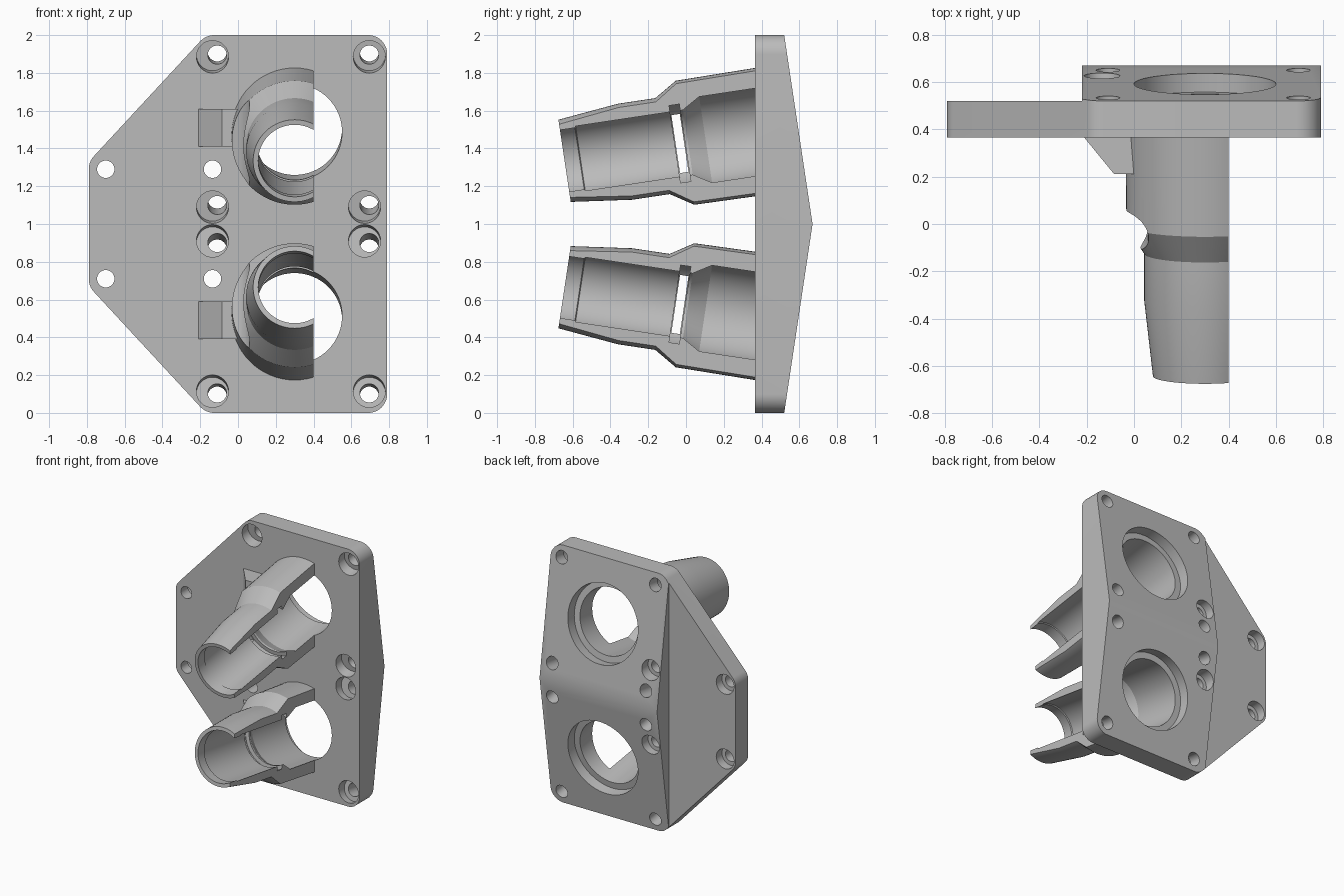
import bpy, bmesh, math
from mathutils import Vector, Matrix

if "Cube" in bpy.data.objects:
    bpy.data.objects.remove(bpy.data.objects["Cube"])

TILT = math.atan(0.15)          # tube and back-face tilt
FRONT = 0.365                   # y of the plate's front face

grey = bpy.data.materials.new("plain grey")
grey.diffuse_color = (0.5, 0.5, 0.5, 1)
grey.use_nodes = True
grey.node_tree.nodes["Principled BSDF"].inputs["Base Color"].default_value = grey.diffuse_color


def make(name, bm):
    bmesh.ops.recalc_face_normals(bm, faces=bm.faces)
    me = bpy.data.meshes.new(name)
    bm.to_mesh(me)
    bm.free()
    ob = bpy.data.objects.new(name, me)
    bpy.context.collection.objects.link(ob)
    return ob


def prism(name, pts, vec):
    """Extrude a closed 3D polygon along a vector."""
    bm = bmesh.new()
    face = bm.faces.new([bm.verts.new(p) for p in pts])
    new = bmesh.ops.extrude_face_region(bm, geom=[face], use_keep_orig=True)
    bmesh.ops.translate(bm, vec=vec, verts=[v for v in new["geom"] if isinstance(v, bmesh.types.BMVert)])
    return make(name, bm)


def frame(x, y, z, tilt=0.0):
    """Local frame whose y axis leans up by the tilt."""
    return Matrix.Translation((x, y, z)) @ Matrix.Rotation(tilt, 4, 'X')


def revolve(name, profile, mat, n=64):
    """Closed solid of revolution about local y from (t, r) pairs."""
    bm = bmesh.new()
    rings = [[bm.verts.new(mat @ Vector((r * math.cos(2 * math.pi * i / n), t,
                                         r * math.sin(2 * math.pi * i / n))))
              for i in range(n)] for t, r in profile]
    for a, b in zip(rings, rings[1:]):
        for i in range(n):
            j = (i + 1) % n
            bm.faces.new((a[i], a[j], b[j], b[i]))
    bm.faces.new(rings[0])
    bm.faces.new(rings[-1])
    return make(name, bm)


def box(name, lo, hi, mat=Matrix()):
    pts = [mat @ Vector(p) for p in ((lo[0], lo[1], lo[2]), (hi[0], lo[1], lo[2]),
                                     (hi[0], hi[1], lo[2]), (lo[0], hi[1], lo[2]))]
    return prism(name, pts, mat.to_3x3() @ Vector((0, 0, hi[2] - lo[2])))


def combine(target, tool, op='DIFFERENCE'):
    """Apply a boolean and remove the tool object."""
    mod = target.modifiers.new("cut", 'BOOLEAN')
    mod.operation, mod.object, mod.solver = op, tool, 'EXACT'
    bpy.context.view_layer.objects.active = target
    bpy.ops.object.modifier_apply(modifier=mod.name)
    bpy.data.objects.remove(tool)


def rounded(corners, r, n=8):
    """Round every corner of a convex 2D outline."""
    out = []
    for k, c in enumerate(corners):
        p = Vector(c)
        a = (Vector(corners[k - 1]) - p).normalized()
        b = (Vector(corners[(k + 1) % len(corners)]) - p).normalized()
        half = a.angle(b) / 2
        centre = p + (a + b).normalized() * (r / math.sin(half))
        s = p + a * (r / math.tan(half)) - centre
        e = p + b * (r / math.tan(half)) - centre
        for i in range(n + 1):
            out.append(centre + (s.lerp(e, i / n)).normalized() * r)
    return out


# Plate: rounded outline, thin side flange, ridged back
outline = rounded([(0.79, 0), (0.79, 2), (-0.17, 2), (-0.79, 1.33), (-0.79, 0.67), (-0.17, 0)], 0.1)
bracket = prism("twin_tube_bracket", [(p.x, FRONT, p.y) for p in outline], (0, 0.45, 0))
combine(bracket, box("flange_cutter", (-2, 0.52, -1), (-0.22, 1.5, 3)))
for s in (1, -1):
    combine(bracket, box("back_cutter", (-2, 0, -3), (2, 1, 3), frame(0, 0.67, 1, s * TILT)))

for s in (1, -1):
    axis = frame(0.3, 0, 1 + s * 0.431, s * TILT)

    # Tube: stepped outside, cut open on the right
    tube = revolve("tube", [(-0.65, 0.22), (-0.326, 0.257), (-0.126, 0.257),
                            (-0.005, 0.332), (0.45, 0.337)], axis)
    combine(tube, box("side_cutter", (0.4, -2, -1), (2, 2, 3)))

    # Gusset beside the tube
    z0 = 1 + s * 0.41
    gusset = prism("gusset", [(-0.21, FRONT, z0), (-0.085, 0.212, z0), (0.02, 0.212, z0),
                              (0.02, 0.42, z0), (-0.21, 0.42, z0)], (0, 0, s * 0.2))
    combine(bracket, tube, 'UNION')
    combine(bracket, gusset, 'UNION')

    # Stepped bore with inner groove, and the recess in the back
    combine(bracket, revolve("bore", [(-0.75, 0.193), (-0.57, 0.193), (-0.565, 0.2), (-0.06, 0.2),
                                      (-0.0599, 0.23), (-0.0051, 0.23), (-0.005, 0.2),
                                      (0.01, 0.2), (0.105, 0.251), (0.9, 0.251)], axis))
    back = 0.67 * math.cos(TILT) - 0.431 * math.sin(TILT)
    combine(bracket, revolve("recess", [(back - 0.08, 0.3), (0.9, 0.3)], axis))

    # Side notch (upright round cut) and the slot through the wall
    upright = axis @ Matrix.Translation((-0.33, -0.03, 0)) @ Matrix.Rotation(math.pi / 2, 4, 'X')
    combine(bracket, revolve("notch", [(-0.33, 0.092), (0.33, 0.092)], upright, 48))
    combine(bracket, box("slot", (-0.36, -0.055, -0.155), (-0.1, -0.01, 0.155), axis))

    # Tilted screw holes with counterbores on the front
    for x_bore, x_hole, dz in ((-0.135, -0.11, 0.885), (0.695, 0.695, 0.885),
                               (-0.135, -0.11, 0.089), (0.67, 0.695, 0.089)):
        combine(bracket, revolve("counterbore", [(-0.05, 0.085), (0.07, 0.085)],
                                 frame(x_bore, FRONT, 1 + s * dz, s * TILT), 32))
        combine(bracket, revolve("screw_hole", [(-0.05, 0.05), (0.45, 0.05)],
                                 frame(x_hole, FRONT, 1 + s * dz, s * TILT), 32))

    # Straight holes with counterbores on the back
    for x, depth in ((-0.135, 0.55), (-0.7, 0.45)):
        combine(bracket, revolve("straight_hole", [(0.3, 0.046), (depth, 0.046),
                                                   (depth + 0.0001, 0.076), (0.9, 0.076)],
                                 frame(x, 0, 1 + s * 0.29), 32))

# Finish: one grey, smooth round surfaces with sharp edges
bracket.data.materials.clear()
bracket.data.materials.append(grey)
bpy.context.view_layer.update()
bpy.context.view_layer.objects.active = bracket
bracket.select_set(True)
bpy.ops.object.shade_smooth_by_angle(angle=math.radians(25))
